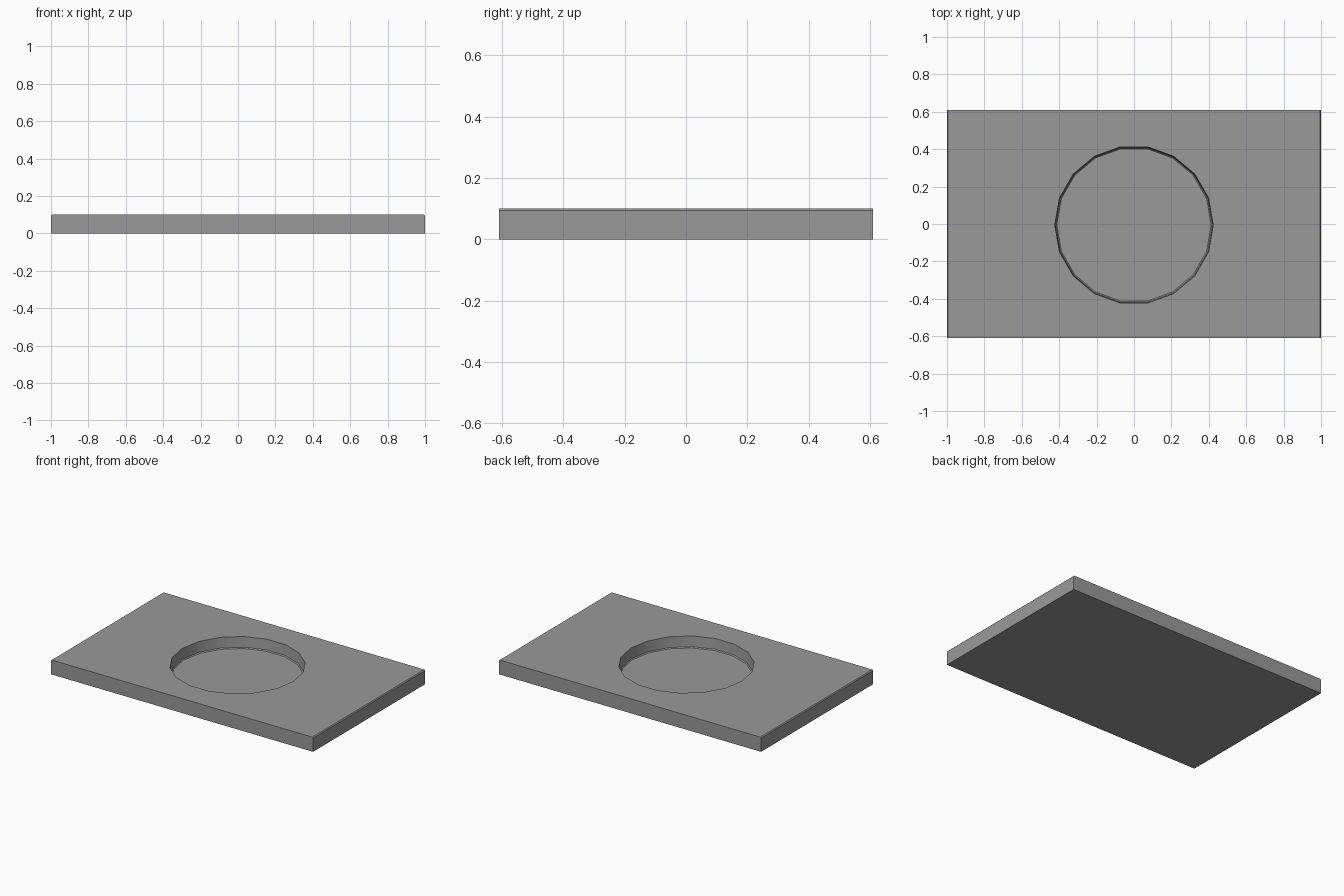
import bpy, bmesh, math

if "Cube" in bpy.data.objects:
    bpy.data.objects.remove(bpy.data.objects["Cube"])

L, W, H = 2.0, 1.22, 0.10
SIDES = 18
CENTRE_Y = -0.005


def add_object(name, bm):
    bmesh.ops.recalc_face_normals(bm, faces=bm.faces)
    mesh = bpy.data.meshes.new(name)
    bm.to_mesh(mesh)
    bm.free()
    obj = bpy.data.objects.new(name, mesh)
    bpy.context.collection.objects.link(obj)
    return obj


# Flat rectangular slab with finely chamfered top end edges
bm = bmesh.new()
bmesh.ops.create_cube(bm, size=1)
for v in bm.verts:
    v.co = (v.co.x * L, v.co.y * W, (v.co.z + 0.5) * H)
ends = [e for e in bm.edges
        if all(v.co.z > H / 2 for v in e.verts)
        and abs(e.verts[0].co.x - e.verts[1].co.x) < 1e-4]
bmesh.ops.bevel(bm, geom=ends, offset=0.006, segments=1, affect='EDGES')
slab = add_object("recessed_slab", bm)

# Recess cutter: slightly tapered wall, small chamfer, flat floor
profile = [(0.413, 0.022), (0.419, 0.028), (0.424, H), (0.424, H + 0.1)]
bm = bmesh.new()
rings = []
for r, z in profile:
    rings.append([bm.verts.new((r * math.cos(2 * math.pi * i / SIDES),
                                CENTRE_Y + r * math.sin(2 * math.pi * i / SIDES), z))
                  for i in range(SIDES)])
for a, b in zip(rings, rings[1:]):
    for i in range(SIDES):
        j = (i + 1) % SIDES
        bm.faces.new((a[i], a[j], b[j], b[i]))
bm.faces.new(rings[0])
bm.faces.new(rings[-1])
cutter = add_object("recess_cutter", bm)
cutter.hide_render = True

# Cut the recess, then remove the helper
mod = slab.modifiers.new("recess", 'BOOLEAN')
mod.operation = 'DIFFERENCE'
mod.solver = 'EXACT'
mod.object = cutter
bpy.context.view_layer.objects.active = slab
slab.select_set(True)
cutter.select_set(False)
bpy.ops.object.modifier_apply(modifier=mod.name)
bpy.data.objects.remove(cutter)

# Smooth round wall, crisp rim and slab edges
bpy.ops.object.shade_smooth_by_angle(angle=math.radians(30))

# Dark grey finish
mat = bpy.data.materials.new("dark_grey")
mat.diffuse_color = (0.32, 0.32, 0.32, 1)
mat.use_nodes = True
mat.node_tree.nodes["Principled BSDF"].inputs["Base Color"].default_value = mat.diffuse_color
slab.data.materials.clear()
slab.data.materials.append(mat)
